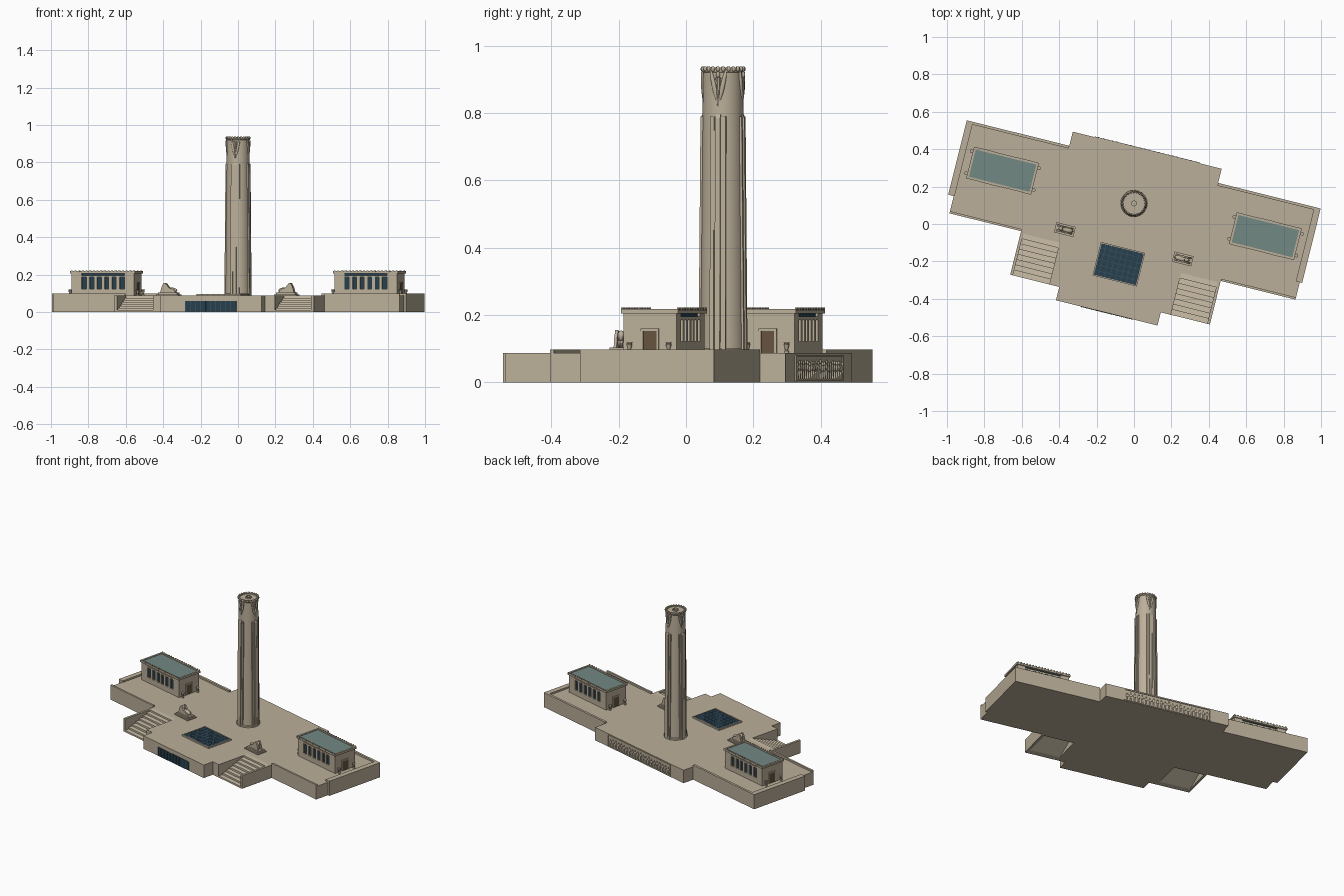
import bpy, bmesh, math, random
from mathutils import Matrix, Vector

if "Cube" in bpy.data.objects:
    bpy.data.objects.remove(bpy.data.objects["Cube"])

random.seed(3)
# The whole site is turned 14 degrees clockwise with the tower at the local origin
SITE = Matrix.Translation((0, 0.11, 0)) @ Matrix.Rotation(math.radians(-14), 4, 'Z')
DECK = 0.087


def material(name, rgb):
    m = bpy.data.materials.new(name)
    m.diffuse_color = (*rgb, 1)
    m.use_nodes = True
    m.node_tree.nodes["Principled BSDF"].inputs["Base Color"].default_value = m.diffuse_color
    return m


STONE = material("stone", (0.50, 0.43, 0.32))
PALE = material("pale_stone", (0.60, 0.52, 0.39))
GLASS = material("dark_glass", (0.02, 0.05, 0.075))
MULLION = material("mullion", (0.06, 0.10, 0.13))
ROOF = material("roof_green", (0.17, 0.25, 0.23))
DOOR = material("door_brown", (0.13, 0.085, 0.05))


def finish(name, bm, mat=STONE, smooth=False):
    bmesh.ops.recalc_face_normals(bm, faces=bm.faces)
    me = bpy.data.meshes.new(name)
    bm.to_mesh(me)
    bm.free()
    me.materials.append(mat)
    ob = bpy.data.objects.new(name, me)
    bpy.context.collection.objects.link(ob)
    ob.matrix_world = SITE
    if smooth:
        bpy.context.view_layer.objects.active = ob
        ob.select_set(True)
        bpy.ops.object.shade_smooth_by_angle(angle=math.radians(35))
        ob.select_set(False)
    return ob


def box(bm, x0, x1, y0, y1, z0, z1):
    m = Matrix.Translation(((x0 + x1) / 2, (y0 + y1) / 2, (z0 + z1) / 2))
    bmesh.ops.create_cube(bm, size=1, matrix=m @ Matrix.Diagonal((abs(x1 - x0), abs(y1 - y0), z1 - z0, 1)))


def boxes(name, items, mat=STONE):
    bm = bmesh.new()
    for b in items:
        box(bm, *b)
    return finish(name, bm, mat)


def ball(bm, loc, scale, rot=Matrix()):
    bmesh.ops.create_uvsphere(bm, u_segments=12, v_segments=8, radius=1,
                              matrix=Matrix.Translation(loc) @ rot @ Matrix.Diagonal((*scale, 1)))


def cone(bm, loc, r1, r2, h, seg=10, m=Matrix()):
    bmesh.ops.create_cone(bm, cap_ends=True, segments=seg, radius1=r1, radius2=r2, depth=h,
                          matrix=m @ Matrix.Translation(Vector(loc) + Vector((0, 0, h / 2))))


def prism(bm, pts, offset):
    f = bm.faces.new([bm.verts.new(p) for p in pts])
    r = bmesh.ops.extrude_face_region(bm, geom=[f])
    bmesh.ops.translate(bm, vec=offset, verts=[v for v in r['geom'] if isinstance(v, bmesh.types.BMVert)])


def lathe(bm, profile, seg, center=(0, 0)):
    rings = [[bm.verts.new((center[0] + r * math.cos(2 * math.pi * i / seg),
                            center[1] + r * math.sin(2 * math.pi * i / seg), z)) for i in range(seg)]
             for r, z in profile]
    for a, b in zip(rings, rings[1:]):
        for i in range(seg):
            bm.faces.new((a[i], a[(i + 1) % seg], b[(i + 1) % seg], b[i]))
    bm.faces.new(rings[0])
    bm.faces.new(rings[-1])


# Terrace with stair recesses
def half(end):
    return [(0.28, -0.603), (0.28, -0.53), (0.335, -0.53), (0.335, -0.30), (0.535, -0.30), (0.535, -0.53),
            (0.55, -0.53), (0.55, -0.29), (end, -0.29), (end, -0.195), (0.975, -0.195), (0.975, 0.215),
            (0.41, 0.215), (0.41, 0.293)]


outline = half(0.962) + [(-x, y) for x, y in reversed(half(0.945))]
bm = bmesh.new()
prism(bm, [(x, y, 0) for x, y in outline], (0, 0, DECK))
finish("terrace", bm)

# Stairs: stepped slabs with sloping undersides
N = 8
bm = bmesh.new()
for s in (1, -1):
    prof = []
    for i in range(N):
        y = -0.53 + 0.23 * i / N
        prof += [(y, DECK * i / N), (y, DECK * (i + 1) / N)]
    prof += [(-0.30, DECK), (-0.30, DECK - 0.02), (-0.49, 0)]
    prism(bm, [(s * 0.335, y, z) for y, z in prof], (s * 0.20, 0, 0))
finish("stairs", bm, PALE)

# Wing parapets
items = []
for s, end in ((1, 0.962), (-1, 0.945)):
    items += [(s * 0.94, s * 0.975, -0.195, 0.215, DECK, 0.098),
              (s * 0.41, s * 0.94, 0.20, 0.215, DECK, 0.098),
              (s * 0.55, s * end, -0.29, -0.278, DECK, 0.098)]
boxes("parapets", items)

# Tower shaft with a small opening on top
bm = bmesh.new()
lathe(bm, [(0.071, DECK), (0.071, 0.097), (0.067, 0.10), (0.0595, 0.92), (0.061, 0.922), (0.061, 0.935),
           (0.052, 0.935), (0.052, 0.928), (0.018, 0.928), (0.018, 0.936), (0.013, 0.936), (0.013, 0.90)], 48)
finish("tower_shaft", bm, STONE, True)

# Tower ribs, rim beads and winged figures on the four sides
ribs, beads, figures = bmesh.new(), bmesh.new(), bmesh.new()
for k in range(4):
    R = Matrix.Rotation(k * math.pi / 2, 4, 'Z')
    before = set(ribs.verts)
    prism(ribs, [(0.04, -0.008, DECK), (0.073, -0.008, DECK), (0.067, -0.008, 0.785), (0.062, -0.008, 0.795),
                 (0.04, -0.008, 0.795)], (0, 0.016, 0))
    for s in (1, -1):
        prism(ribs, [(0.04, s * 0.012, DECK), (0.069, s * 0.012, DECK), (0.063, s * 0.012, 0.79),
                     (0.04, s * 0.012, 0.79)], (0, s * 0.012, 0))
    bmesh.ops.transform(ribs, matrix=R, verts=[v for v in ribs.verts if v not in before])
    cone(figures, (0.059, 0, 0.82), 0.003, 0.008, 0.085, 8, R)
    ball(figures, R @ Vector((0.062, 0, 0.914)), (0.006, 0.006, 0.009))
    for s in (1, -1):
        W = R @ Matrix.Translation((0.058, s * 0.013, 0.88)) @ Matrix.Rotation(s * -0.22, 4, 'X')
        ball(figures, (0, 0, 0), (0.006, 0.007, 0.05), W)
for i in range(24):
    a = 2 * math.pi * i / 24
    ball(beads, (0.061 * math.cos(a), 0.061 * math.sin(a), 0.931), (0.006, 0.006, 0.008))
finish("tower_ribs", ribs)
finish("tower_rim_beads", beads, STONE, True)
finish("tower_winged_figures", figures, STONE, True)

# Two halls: dark core behind stone piers, sill and lintel
for s, side in ((1, "right"), (-1, "left")):
    c, hx, hy = s * 0.724, 0.172, 0.081
    boxes(side + "_hall_glazing", [(c - hx + .01, c + hx - .01, -hy + .008, hy - .008, DECK, 0.208)], GLASS)
    walls = [(c - hx, c - hx + 0.02, -hy, hy, DECK, 0.21), (c + hx - 0.02, c + hx, -hy, hy, DECK, 0.21)]
    urns, doors = bmesh.new(), []
    for f in (1, -1):
        y0, y1 = f * (hy - 0.012), f * hy
        walls += [(c - hx, c + hx, y0, y1, DECK, 0.122), (c - hx, c + hx, y0, y1, 0.186, 0.196)]
        walls += [(c + t * 0.145 - 0.027, c + t * 0.145 + 0.027, y0, y1, 0.12, 0.21) for t in (1, -1)]
        for i in range(5):
            x = c + (i - 2) * 0.041
            walls.append((x - 0.009, x + 0.009, y0, y1, 0.12, 0.19))
        # cornice teeth
        walls += [(c - 0.17 + i * 0.02 - 0.004, c - 0.17 + i * 0.02 + 0.004, f * 0.083, f * 0.0885, 0.213, 0.223)
                  for i in range(18)]
        # end door, frame and urns
        e = c + f * hx
        doors.append((e - 0.002, e + 0.002, -0.02, 0.02, DECK, 0.152))
        walls += [(e - .004, e + .004, -0.027, -0.02, DECK, 0.16), (e - .004, e + .004, 0.02, 0.027, DECK, 0.16),
                  (e - .004, e + .006, -0.027, 0.027, 0.152, 0.16)]
        for t in (1, -1):
            lathe(urns, [(0.008, DECK), (0.008, 0.093), (0.004, 0.096), (0.009, 0.112), (0.007, 0.115),
                         (0.010, 0.119)], 12, (e + f * 0.014, t * 0.06))
    # cornice ring
    ox, oy = 0.179, 0.087
    walls += [(c - ox, c + ox, -oy, -oy + 0.012, 0.205, 0.218), (c - ox, c + ox, oy - 0.012, oy, 0.205, 0.218),
              (c - ox, c - ox + 0.012, -oy, oy, 0.205, 0.218), (c + ox - 0.012, c + ox, -oy, oy, 0.205, 0.218)]
    boxes(side + "_hall_walls", walls)
    boxes(side + "_hall_doors", doors, DOOR)
    boxes(side + "_hall_roof", [(c - ox + .01, c + ox - .01, -oy + .01, oy - .01, 0.205, 0.214)], ROOF)
    finish(side + "_hall_urns", urns, STONE, True)

    # Crouching winged statue on a plinth
    x, y = s * 0.325, -0.225
    boxes(side + "_statue_plinth", [(x - .062, x + .062, y - .036, y + .036, DECK, 0.094),
                                    (x - .053, x + .053, y - .028, y + .028, 0.094, 0.103)])
    bm = bmesh.new()
    prof = [(-0.042, 0), (-0.03, 0.018), (-0.005, 0.026), (0.014, 0.05), (0.024, 0.052), (0.036, 0.03), (0.044, 0)]
    for t in (1, -1):
        prism(bm, [(x + s * u, y + t * 0.009, 0.103 + z) for u, z in prof], (0, t * 0.009, 0))
    ball(bm, (x - s * 0.005, y, 0.116), (0.042, 0.016, 0.016))
    ball(bm, (x + s * 0.022, y, 0.138), (0.013, 0.011, 0.016))
    finish(side + "_statue", bm, STONE, True)

# Deck skylight
x, y0, y1 = 0.122, -0.427, -0.243
boxes("skylight_frame", [(-x, x, y0, y0 + .006, DECK, .097), (-x, x, y1 - .006, y1, DECK, .097),
                         (-x, -x + .006, y0, y1, DECK, .097), (x - .006, x, y0, y1, DECK, .097)])
boxes("skylight_glass", [(-x + .006, x - .006, y0 + .006, y1 - .006, DECK - 0.005, 0.094)], GLASS)
bars = [(-x + 0.244 * i / 8 - .001, -x + 0.244 * i / 8 + .001, y0, y1, 0.09, 0.095) for i in range(1, 8)]
bars += [(-x, x, y0 + 0.184 * i / 6 - .001, y0 + 0.184 * i / 6 + .001, 0.09, 0.095) for i in range(1, 6)]
boxes("skylight_bars", bars, MULLION)

# Front entrance glazing
boxes("entrance_glass", [(-0.14, 0.14, -0.605, -0.59, 0.003, 0.06)], GLASS)
boxes("entrance_bars", [(-0.14 + 0.028 * i - .0012, -0.14 + 0.028 * i + .0012, -0.607, -0.60, 0.003, 0.06)
                        for i in range(11)], MULLION)

# Rear frieze: border and a row of relief figures
boxes("frieze_border", [(-0.29, 0.29, 0.29, 0.297, 0.004, 0.010), (-0.29, 0.29, 0.29, 0.297, 0.076, 0.082),
                        (-0.29, -0.284, 0.29, 0.297, 0.004, 0.082), (0.284, 0.29, 0.29, 0.297, 0.004, 0.082)])
bm = bmesh.new()
for i in range(22):
    x, h = -0.268 + 0.0255 * i, random.uniform(0.036, 0.046)
    cone(bm, (x, 0.293, 0.010), 0.006, 0.004, h, 8)
    ball(bm, (x, 0.294, 0.012 + h * 0.75), (0.009, 0.004, 0.011))
    ball(bm, (x, 0.294, 0.016 + h), (0.004, 0.004, 0.006))
finish("frieze_figures", bm, STONE, True)
